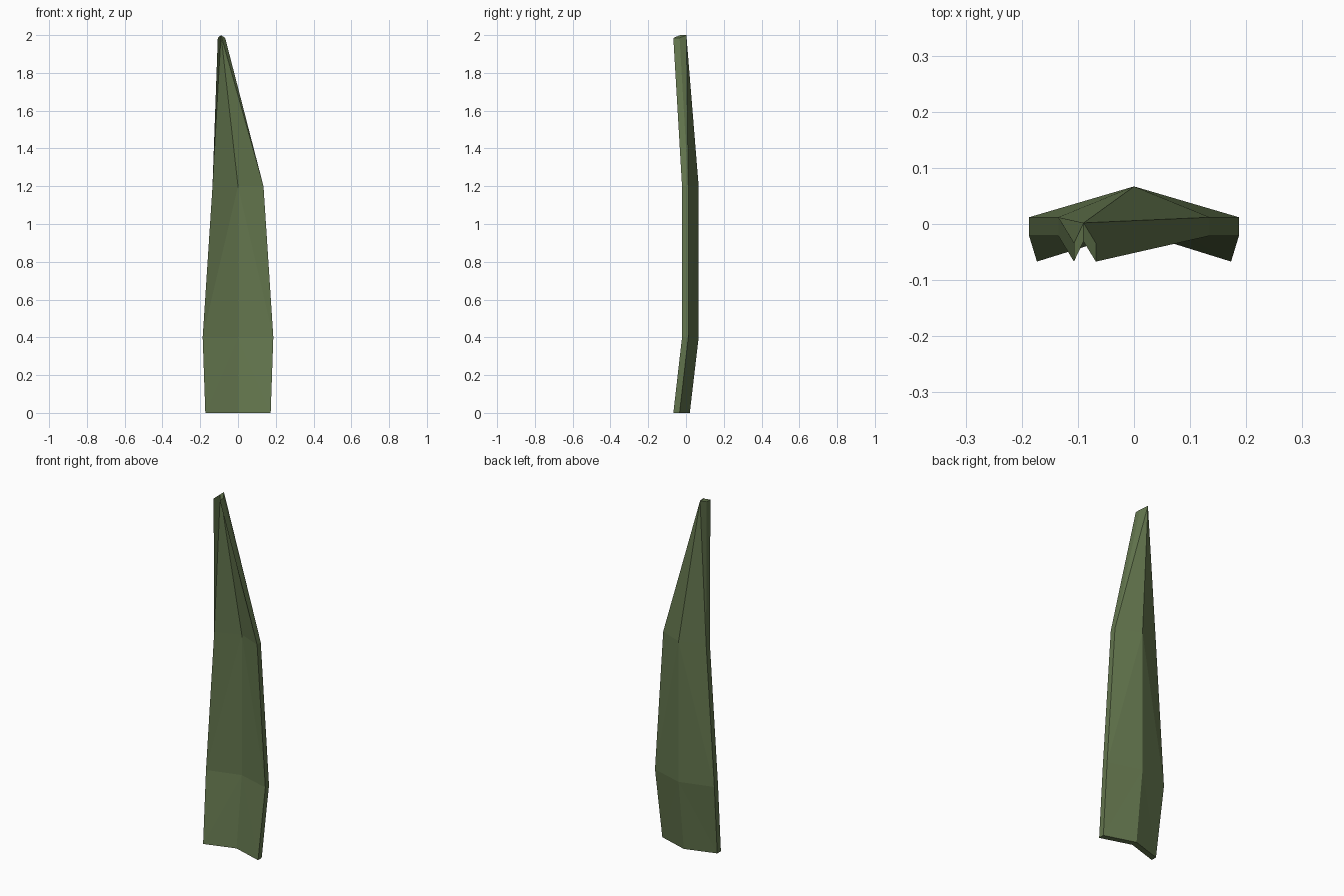
import bpy, bmesh

if "Cube" in bpy.data.objects:
    bpy.data.objects.remove(bpy.data.objects["Cube"])

green = bpy.data.materials.new("leaf green")
green.diffuse_color = (0.125, 0.18, 0.075, 1)
green.use_nodes = True
green.node_tree.nodes["Principled BSDF"].inputs["Base Color"].default_value = green.diffuse_color

# Cross-sections up the blade: left edge, midrib, right edge (back surface)
sections = [
    [(-.173, -.034, 0), (0, .02, 0), (.173, -.034, 0)],
    [(-.187, .012, .4), (0, .067, .4), (.187, .012, .4)],
    [(-.135, .012, 1.2), (0, .067, 1.2), (.135, .012, 1.2)],
    [(-.107, -.034, 1.985), (-.09, .002, 2.0), (-.068, -.034, 1.985)],
]
THICK = .033

bm = bmesh.new()
rows = [[bm.verts.new(p) for p in s] for s in sections]
for a, b in zip(rows, rows[1:]):
    for i in range(2):
        # split each panel so the diagonal runs from upper midrib to lower edge
        if i == 0:
            bm.faces.new((a[0], b[1], a[1]))
            bm.faces.new((a[0], b[0], b[1]))
        else:
            bm.faces.new((a[1], b[1], a[2]))
            bm.faces.new((a[2], b[1], b[2]))

# Give the blade its thickness by extruding straight to the front
geom = bmesh.ops.extrude_face_region(bm, geom=bm.faces[:], use_keep_orig=True)["geom"]
bmesh.ops.translate(bm, vec=(0, -THICK, 0),
                    verts=[g for g in geom if isinstance(g, bmesh.types.BMVert)])
bmesh.ops.recalc_face_normals(bm, faces=bm.faces[:])

mesh = bpy.data.meshes.new("leaf_blade")
bm.to_mesh(mesh)
bm.free()
mesh.materials.append(green)
bpy.context.collection.objects.link(bpy.data.objects.new("leaf_blade", mesh))
